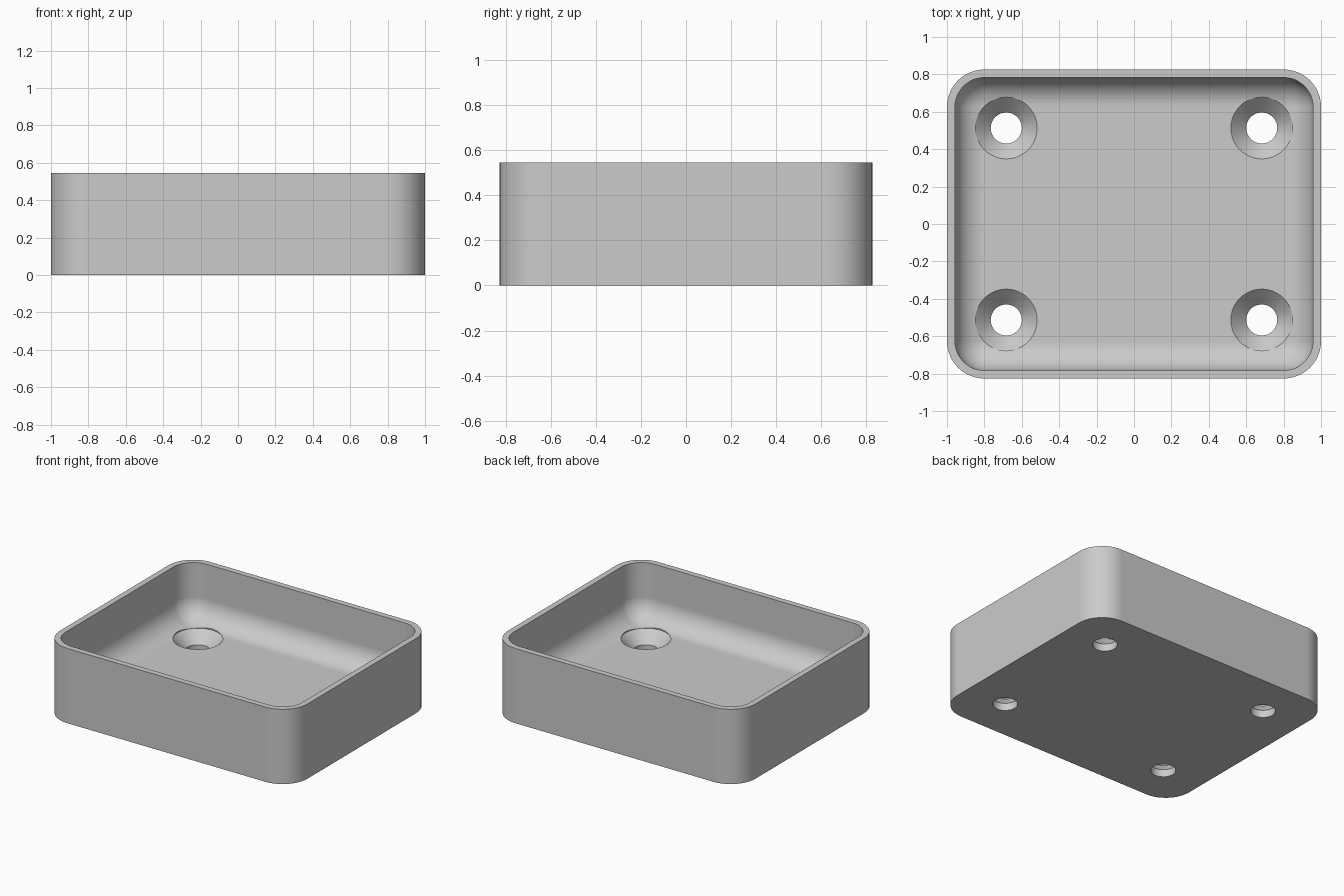
import bpy
import bmesh
from math import sin, cos, pi

HALF_X, HALF_Y, HEIGHT = 1.0, 0.826, 0.546
CORNER, WALL, FLOOR = 0.2, 0.043, 0.136
HOLE_X, HOLE_Y, HOLE_R, SINK_R = 0.683, 0.513, 0.083, 0.165
STEPS = 12

if "Cube" in bpy.data.objects:
    bpy.data.objects.remove(bpy.data.objects["Cube"], do_unlink=True)

grey = bpy.data.materials.new("plain grey")
grey.use_nodes = True
colour = (0.6, 0.6, 0.6, 1)
grey.diffuse_color = colour
grey.node_tree.nodes["Principled BSDF"].inputs["Base Color"].default_value = colour


def make_object(name, bm):
    bmesh.ops.remove_doubles(bm, verts=bm.verts, dist=1e-5)
    bmesh.ops.recalc_face_normals(bm, faces=bm.faces)
    mesh = bpy.data.meshes.new(name)
    bm.to_mesh(mesh)
    bm.free()
    mesh.materials.append(grey)
    obj = bpy.data.objects.new(name, mesh)
    bpy.context.collection.objects.link(obj)
    return obj


def rounded_ring(bm, inset, z):
    """Rounded rectangle of vertices, moved inwards by inset."""
    radius = CORNER - inset
    ring = []
    for corner, (sx, sy) in enumerate([(1, 1), (-1, 1), (-1, -1), (1, -1)]):
        for i in range(STEPS + 1):
            a = (corner + i / STEPS) * pi / 2
            ring.append(bm.verts.new((sx * (HALF_X - CORNER) + radius * cos(a),
                                      sy * (HALF_Y - CORNER) + radius * sin(a), z)))
    return ring


def skin(bm, rings):
    """Join neighbouring rings with quads and cap both ends."""
    for low, high in zip(rings, rings[1:]):
        for i in range(len(low)):
            j = (i + 1) % len(low)
            bm.faces.new((low[i], low[j], high[j], high[i]))
    bm.faces.new(rings[0])
    bm.faces.new(rings[-1])


# Tray: outer wall, rim, inner wall and a rounded cove down to the floor
bm = bmesh.new()
rings = [rounded_ring(bm, 0, 0), rounded_ring(bm, 0, HEIGHT), rounded_ring(bm, WALL, HEIGHT)]
cove = CORNER - WALL
for i in range(STEPS + 1):
    a = i / STEPS * pi / 2
    inset = WALL + cove * (1 - cos(a)) * 0.9999
    rings.append(rounded_ring(bm, inset, FLOOR + cove * (1 - sin(a))))
skin(bm, rings)
tray = make_object("tray", bm)

# Countersunk screw hole cutters, one in each corner
bm = bmesh.new()
neck = FLOOR - (SINK_R - HOLE_R)
profile = [(HOLE_R, -0.1), (HOLE_R, neck), (SINK_R, FLOOR), (SINK_R, HEIGHT - 0.1)]
for sx in (-1, 1):
    for sy in (-1, 1):
        skin(bm, [[bm.verts.new((sx * HOLE_X + r * cos(2 * pi * k / 48),
                                 sy * HOLE_Y + r * sin(2 * pi * k / 48), z))
                   for k in range(48)] for r, z in profile])
cutter = make_object("screw_hole_cutter", bm)
cutter.hide_render = True

cut = tray.modifiers.new("screw holes", "BOOLEAN")
cut.operation = "DIFFERENCE"
cut.solver = "EXACT"
cut.object = cutter

bpy.ops.object.select_all(action="DESELECT")
tray.select_set(True)
bpy.context.view_layer.objects.active = tray
bpy.ops.object.modifier_apply(modifier=cut.name)
bpy.data.objects.remove(cutter, do_unlink=True)
bpy.ops.object.shade_smooth_by_angle(angle=pi / 6)

# Keep the large flat faces evenly shaded beside the curves
weighted = tray.modifiers.new("even shading", "WEIGHTED_NORMAL")
weighted.keep_sharp = True
